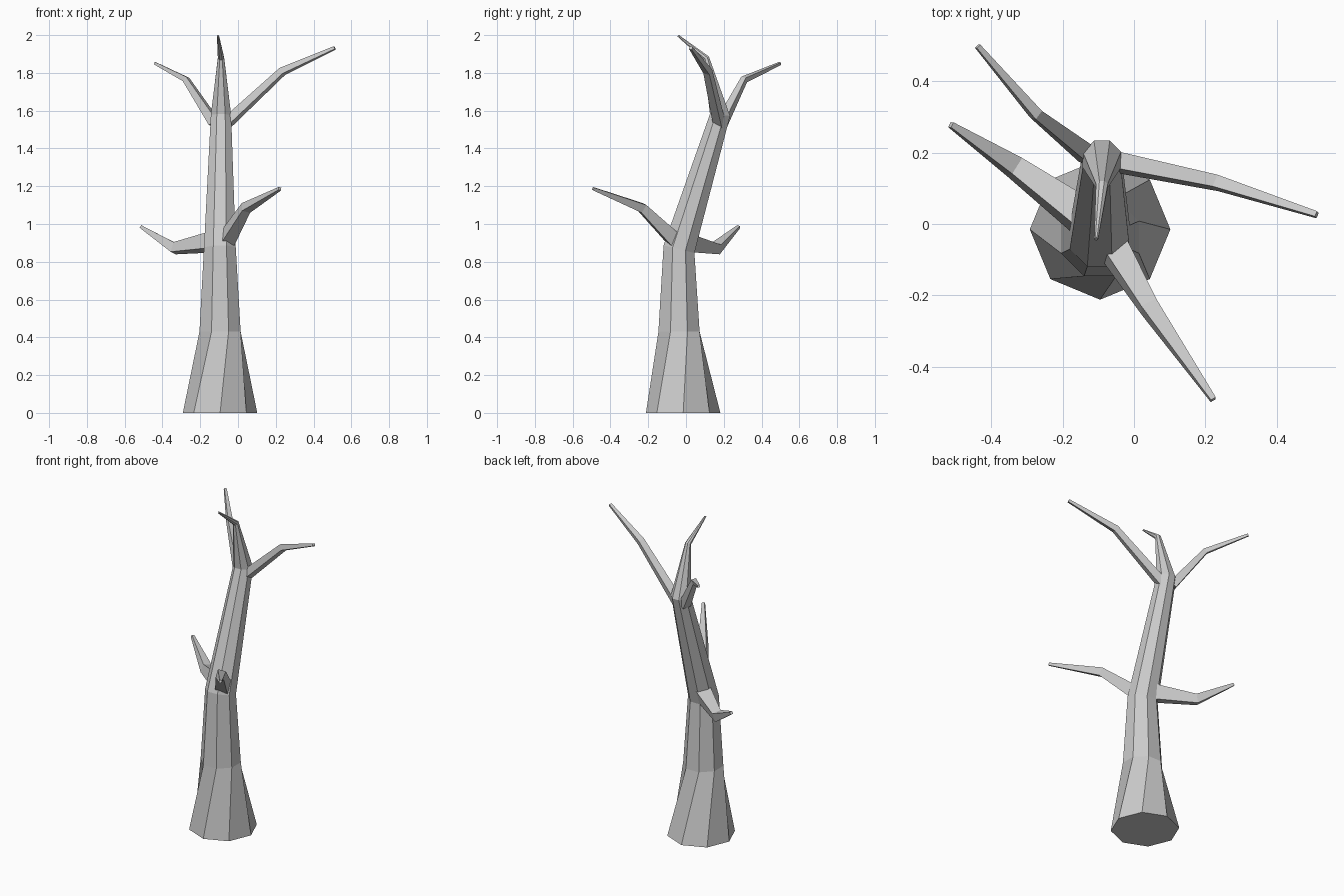
import bpy, bmesh
from math import sin, cos, pi, radians
from mathutils import Vector

if "Cube" in bpy.data.objects:
    bpy.data.objects.remove(bpy.data.objects["Cube"])


def loft(name, rings):
    """Skin rings of equal point count into a capped, flat-shaded solid."""
    bm = bmesh.new()
    loops = [[bm.verts.new(p) for p in ring] for ring in rings]
    n = len(loops[0])
    for a, b in zip(loops, loops[1:]):
        for i in range(n):
            j = (i + 1) % n
            bm.faces.new((a[i], a[j], b[j], b[i]))
    bm.faces.new(loops[0][::-1])
    bm.faces.new(loops[-1])
    bmesh.ops.recalc_face_normals(bm, faces=bm.faces)
    mesh = bpy.data.meshes.new(name)
    bm.to_mesh(mesh)
    bm.free()
    obj = bpy.data.objects.new(name, mesh)
    bpy.context.collection.objects.link(obj)
    return obj


def ring(center, u, v, radius, sides, phase):
    c = Vector(center)
    angles = [phase + 2 * pi * i / sides for i in range(sides)]
    return [c + (u * cos(a) + v * sin(a)) * radius for a in angles]


def branch(name, points, widths, roll):
    """Square tapering limb, rolled a little about its own axis."""
    pts = [Vector(p) for p in points]
    dirs = [(b - a).normalized() for a, b in zip(pts, pts[1:])]
    rings = []
    for i, p in enumerate(pts):
        t = (dirs[max(i - 1, 0)] + dirs[min(i, len(dirs) - 1)]).normalized()
        u = t.cross(Vector((0, 0, 1))).normalized()
        v = u.cross(t)
        rings.append(ring(p, u, v, widths[i] * 0.707, 4, pi / 4 + radians(roll)))
    return loft(name, rings)


# Trunk: x, y, z, radius, lean of the ring towards +y, twist
trunk = [
    (-0.095, -0.015, 0.0, 0.197, 0, 0),
    (-0.095, -0.037, 0.43, 0.118, 0, 22.5),
    (-0.096, -0.037, 0.867, 0.091, 14, 22.5),
    (-0.09, 0.18, 1.577, 0.058, 5, 22.5),
    (-0.09, 0.107, 1.878, 0.018, -32, 22.5),
    (-0.106, -0.042, 1.997, 0.006, -50, 22.5),
]
rings = []
for x, y, z, r, lean, twist in trunk:
    v = Vector((0, cos(radians(lean)), -sin(radians(lean))))
    rings.append(ring((x, y, z), Vector((1, 0, 0)), v, r, 8, radians(twist)))
loft("trunk", rings)

# Lower branches
branch("lower_front_branch",
       [(-0.07, -0.045, 0.90), (0.042, -0.232, 1.085), (0.222, -0.492, 1.187)],
       [0.078, 0.048, 0.016], 15)
branch("lower_left_branch",
       [(-0.13, 0.01, 0.905), (-0.335, 0.16, 0.872), (-0.513, 0.278, 0.985)],
       [0.09, 0.054, 0.016], -15)

# Upper branches
branch("upper_right_branch",
       [(-0.07, 0.178, 1.525), (0.235, 0.115, 1.808), (0.512, 0.026, 1.932)],
       [0.05, 0.036, 0.016], 15)
branch("upper_left_branch",
       [(-0.125, 0.19, 1.535), (-0.275, 0.308, 1.765), (-0.438, 0.498, 1.85)],
       [0.05, 0.03, 0.014], -15)
